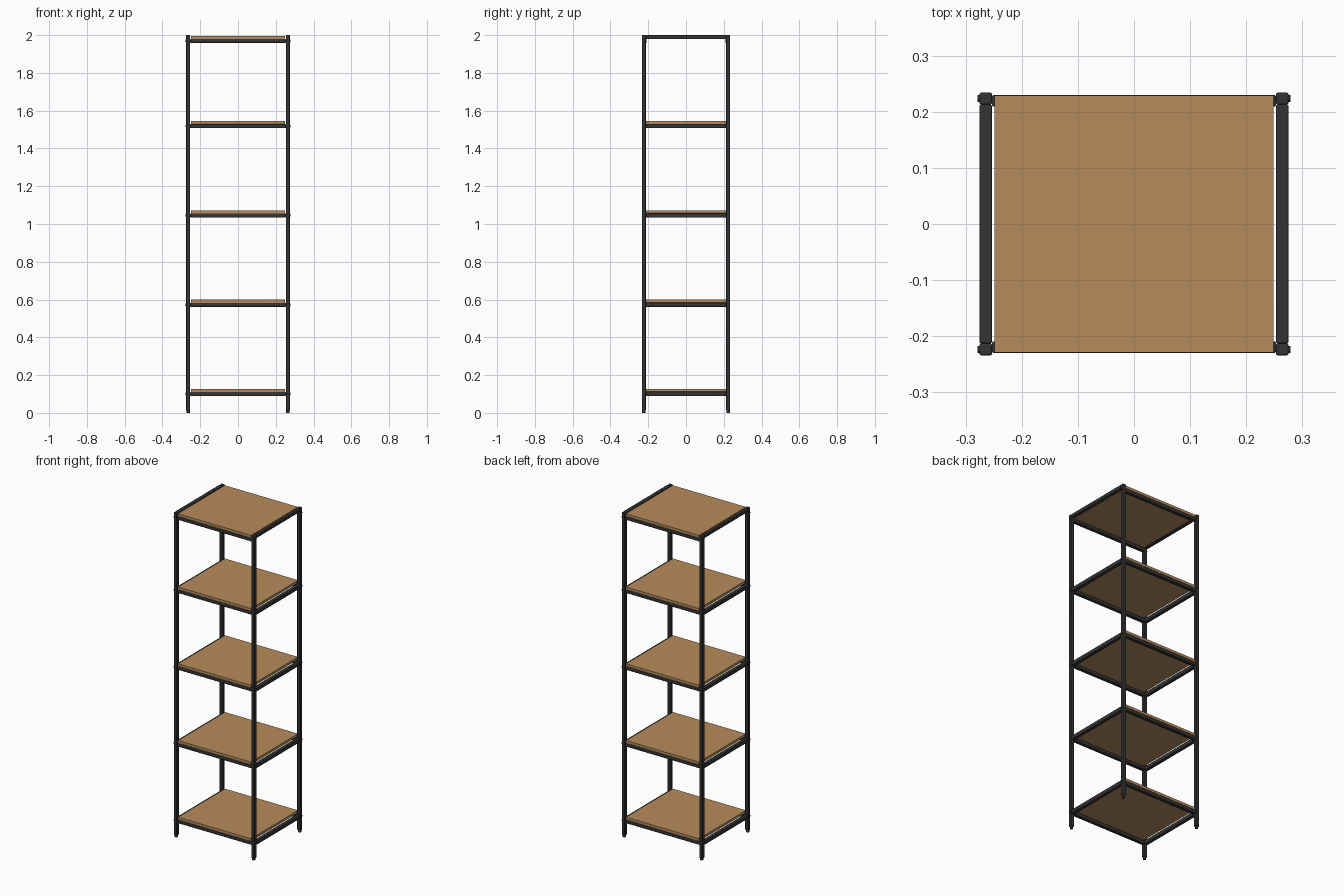
import bpy, math

if "Cube" in bpy.data.objects:
    bpy.data.objects.remove(bpy.data.objects["Cube"])

def material(name, color):
    m = bpy.data.materials.new(name)
    m.diffuse_color = (*color, 1)
    m.use_nodes = True
    m.node_tree.nodes["Principled BSDF"].inputs["Base Color"].default_value = m.diffuse_color
    return m

METAL = material("dark metal", (0.033, 0.033, 0.035))
WOOD = material("warm wood", (0.47, 0.26, 0.108))

def box(name, lo, hi, mat, bevel=0.0):
    bpy.ops.mesh.primitive_cube_add(size=1, location=[(a + b) / 2 for a, b in zip(lo, hi)])
    o = bpy.context.object
    o.name = name
    o.scale = [b - a for a, b in zip(lo, hi)]
    bpy.ops.object.transform_apply(location=False, rotation=False, scale=True)
    o.data.materials.append(mat)
    if bevel:
        b = o.modifiers.new("soft edges", 'BEVEL')
        b.width = bevel
        b.segments = 2
        bpy.ops.object.shade_smooth_by_angle(angle=math.radians(30))
    return o

def cylinder(name, radius, depth, loc, rot=(0, 0, 0)):
    bpy.ops.mesh.primitive_cylinder_add(vertices=16, radius=radius, depth=depth,
                                        location=loc, rotation=rot)
    o = bpy.context.object
    o.name = name
    o.data.materials.append(METAL)
    bpy.ops.object.shade_smooth_by_angle(angle=math.radians(30))

XI, XO = 0.253, 0.2755     # inner and outer faces of the side frames
YI, YO = 0.213, 0.234      # inner and outer faces of the posts
SHELF_TOPS = [0.127, 0.599, 1.072, 1.545, 1.996]

def span(s, a, b):
    return min(s * a, s * b), max(s * a, s * b)

for sx in (-1, 1):
    x0, x1 = span(sx, XI, XO)
    # posts with small round feet
    for sy in (-1, 1):
        y0, y1 = span(sy, YI, YO)
        box("post", (x0, y0, 0.012), (x1, y1, 2.0), METAL, 0.003)
        cylinder("foot", 0.009, 0.014, ((x0 + x1) / 2, (y0 + y1) / 2, 0.007))
        # bolt heads on the outer face at each shelf
        for top in SHELF_TOPS:
            cylinder("bolt_head", 0.006, 0.004, (sx * (XO + 0.001), (y0 + y1) / 2, top - 0.026),
                     (0, math.pi / 2, 0))
    # side rails: one under each lower shelf, one across the top
    box("top_side_rail", (x0, -YI, 1.979), (x1, YI, 2.0), METAL, 0.003)
    for top in SHELF_TOPS[:-1]:
        box("side_rail", (x0, -YI, top - 0.038), (x1, YI, top - 0.015), METAL, 0.003)

# shelf boards with front and back rails beneath
for top in SHELF_TOPS:
    box("shelf_board", (-0.249, -0.229, top - 0.016), (0.249, 0.229, top), WOOD)
    for sy in (-1, 1):
        y0, y1 = span(sy, 0.209, 0.23)
        box("shelf_rail", (-XI, y0, top - 0.038), (XI, y1, top - 0.016), METAL, 0.003)
